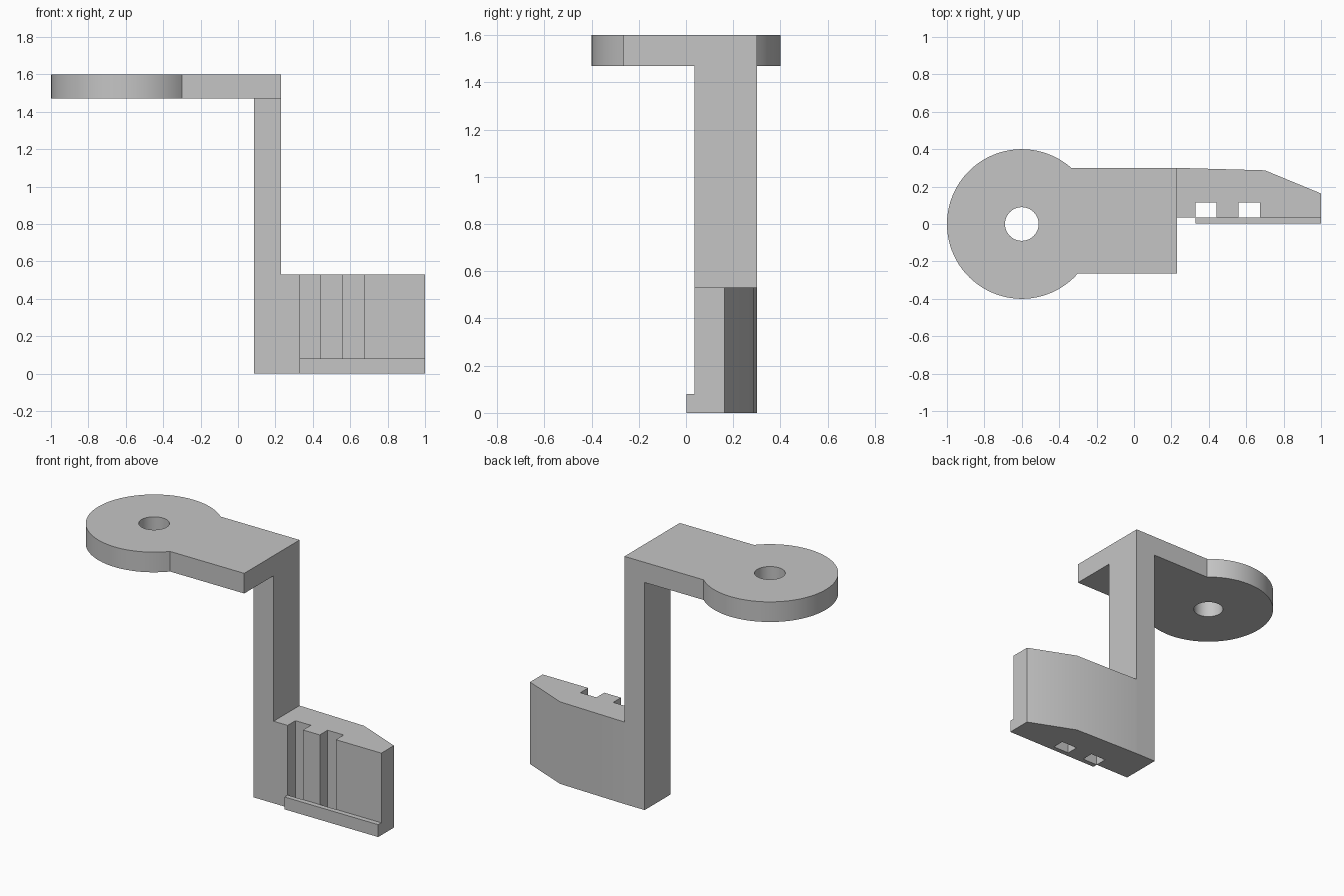
import bpy
import bmesh
from math import asin, cos, sin, pi, radians

cube = bpy.data.objects.get("Cube")
if cube:
    bpy.data.objects.remove(cube)

grey = bpy.data.materials.new("plain grey")
grey.use_nodes = True
colour = (0.56, 0.56, 0.56, 1)
grey.diffuse_color = colour
grey.node_tree.nodes["Principled BSDF"].inputs["Base Color"].default_value = colour


def arc(cx, cy, r, start, end, steps):
    """Points along an arc, both ends included."""
    angles = [start + (end - start) * i / steps for i in range(steps + 1)]
    return [(cx + r * cos(a), cy + r * sin(a)) for a in angles]


def prism(name, loops, z0, z1):
    """Extrude an outline, with any hole loops, from z0 up to z1."""
    bm = bmesh.new()
    for loop in loops:
        vs = [bm.verts.new((x, y, z0)) for x, y in loop]
        for i, v in enumerate(vs):
            bm.edges.new((vs[i - 1], v))
    bmesh.ops.triangle_fill(bm, edges=bm.edges[:], use_beauty=True)
    top = bmesh.ops.extrude_face_region(bm, geom=bm.faces[:], use_keep_orig=True)
    verts = [g for g in top["geom"] if isinstance(g, bmesh.types.BMVert)]
    bmesh.ops.translate(bm, verts=verts, vec=(0, 0, z1 - z0))
    bmesh.ops.recalc_face_normals(bm, faces=bm.faces[:])
    bmesh.ops.dissolve_limit(bm, angle_limit=radians(0.2), verts=bm.verts[:], edges=bm.edges[:])
    mesh = bpy.data.meshes.new(name)
    bm.to_mesh(mesh)
    bm.free()
    mesh.materials.append(grey)
    obj = bpy.data.objects.new(name, mesh)
    bpy.context.collection.objects.link(obj)
    bpy.ops.object.select_all(action="DESELECT")
    obj.select_set(True)
    bpy.context.view_layer.objects.active = obj
    bpy.ops.object.shade_smooth_by_angle(angle=radians(30))
    return obj


def rect(x0, x1, y0, y1):
    return [(x0, y0), (x1, y0), (x1, y1), (x0, y1)]


FRONT, BACK = 0.035, 0.3      # depth of the post
POST_L, POST_R = 0.085, 0.23  # width of the post
ARM_FRONT = -0.265
DISC_X, DISC_R = -0.6, 0.4
PLATE_Z, TOP_Z = 1.47, 1.6

# Round mounting plate with its arm and bolt hole
outline = arc(DISC_X, 0, DISC_R, asin(BACK / DISC_R),
              2 * pi + asin(ARM_FRONT / DISC_R), 64)
outline += [(POST_R, ARM_FRONT), (POST_R, BACK)]
hole = arc(DISC_X, 0, 0.09, 0, 2 * pi, 40)[:-1]
prism("mounting_plate", [outline, hole], PLATE_Z, TOP_Z)

# Upright post
prism("post", [rect(POST_L, POST_R, FRONT, BACK)], 0, PLATE_Z)

# Clip block with two vertical slots and a tapered back
block = [(POST_R, FRONT)]
for left, right in ((0.33, 0.44), (0.56, 0.675)):
    block += [(left, FRONT), (left, 0.115), (right, 0.115), (right, FRONT)]
block += [(1, FRONT), (1, 0.163), (0.7, 0.287), (POST_R, BACK)]
prism("clip_block", [block], 0, 0.53)

# Lip along the foot of the block
prism("front_lip", [rect(0.33, 1, 0.003, FRONT)], 0, 0.08)
